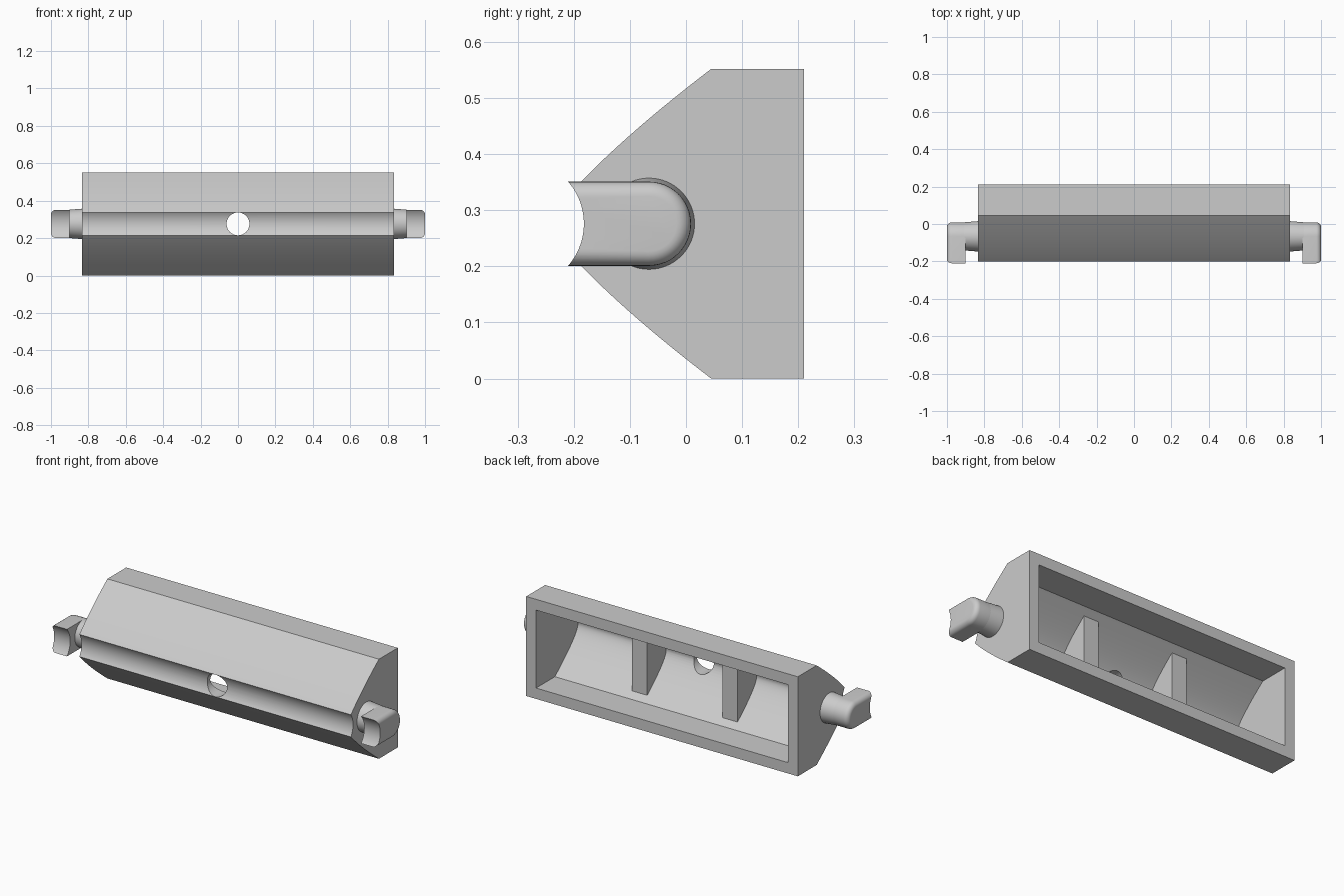
import bpy, bmesh, math
from mathutils import Vector

if "Cube" in bpy.data.objects:
    bpy.data.objects.remove(bpy.data.objects["Cube"], do_unlink=True)

HALF = 0.833      # half length of the housing
MID = 0.276       # height of the symmetry plane
PIN_Y = -0.066    # axis of the end pins

grey = bpy.data.materials.new("light_grey")
grey.use_nodes = True
colour = (0.6, 0.6, 0.6, 1)
grey.diffuse_color = colour
grey.node_tree.nodes["Principled BSDF"].inputs["Base Color"].default_value = colour


def activate(obj):
    bpy.ops.object.select_all(action='DESELECT')
    obj.select_set(True)
    bpy.context.view_layer.objects.active = obj


def prism(name, profile, x0, x1, fillet=0):
    """Extrude a (y, z) profile along x, optionally rounding the rim at x1."""
    bm = bmesh.new()
    base = bm.faces.new([bm.verts.new((x0, y, z)) for y, z in profile])
    geom = bmesh.ops.extrude_face_region(bm, geom=[base], use_keep_orig=True)["geom"]
    top = [g for g in geom if isinstance(g, bmesh.types.BMVert)]
    bmesh.ops.translate(bm, verts=top, vec=(x1 - x0, 0, 0))
    bmesh.ops.recalc_face_normals(bm, faces=bm.faces)
    if fillet:
        rim = [e for e in bm.edges if all(v in top for v in e.verts)]
        bmesh.ops.bevel(bm, geom=rim, offset=fillet, segments=6, profile=0.5,
                        affect='EDGES', clamp_overlap=True)
    mesh = bpy.data.meshes.new(name)
    bm.to_mesh(mesh)
    bm.free()
    mesh.materials.append(grey)
    obj = bpy.data.objects.new(name, mesh)
    bpy.context.collection.objects.link(obj)
    return obj


def rod(name, r0, r1, start, end, sides=64):
    """Round bar, possibly tapered, between two points."""
    start, end = Vector(start), Vector(end)
    axis = end - start
    bpy.ops.mesh.primitive_cone_add(vertices=sides, radius1=r0, radius2=r1, depth=axis.length,
                                    location=(start + end) / 2,
                                    rotation=axis.to_track_quat('Z', 'Y').to_euler())
    obj = bpy.context.object
    obj.name = name
    obj.data.materials.append(grey)
    bpy.ops.object.transform_apply(location=True, rotation=True, scale=True)
    return obj


def cut(obj, cutter):
    mod = obj.modifiers.new("cut", 'BOOLEAN')
    mod.operation, mod.solver, mod.object = 'DIFFERENCE', 'EXACT', cutter
    activate(obj)
    bpy.ops.object.modifier_apply(modifier=mod.name)


def mirror_x(obj):
    mod = obj.modifiers.new("mirror", 'MIRROR')
    mod.use_mirror_merge = False
    activate(obj)
    bpy.ops.object.modifier_apply(modifier=mod.name)


def bezier(a, b, c, steps=14):
    a, b, c = Vector(a), Vector(b), Vector(c)
    pts = [(1 - t) ** 2 * a + 2 * t * (1 - t) * b + t * t * c
           for t in (i / steps for i in range(steps + 1))]
    return [(p.x, p.y) for p in pts]


def mirrored(lower):
    """Complete a lower half profile with its reflection above the mid plane."""
    upper = [(y, 2 * MID - z) for y, z in reversed(lower) if abs(z - MID) > 1e-4]
    return lower + upper


# Profiles of the housing and its inner cavity
outer = mirrored([(0.21, 0)] + bezier((0.045, 0), (-0.115, 0.122), (-0.21, 0.225)))
inner_curve = bezier((0.045, 0.06), (-0.157, 0.22), (-0.157, MID))
cavity_profile = mirrored([(0.3, 0.06)] + inner_curve)

# Cutters
groove = rod("groove_cutter", 0.114, 0.114, (-1.2, -0.296, MID), (1.2, -0.296, MID), 96)
hole = rod("hole_cutter", 0.061, 0.061, (0, -0.4, MID), (0, 0.1, MID))
cavity = prism("cavity_cutter", cavity_profile, 0.06 - HALF, HALF - 0.06)

# Housing: hollow from the back, grooved and drilled at the front
housing = prism("housing", outer, -HALF, HALF)
for cutter in (cavity, groove, hole):
    cut(housing, cutter)

# Two inner ribs, slightly sunk into the wall
rib_curve = [(y - 0.006, z - 0.006) for y, z in inner_curve[:-1] if y < 0.01]
rib_curve = [(0.01, rib_curve[0][1] - 0.012)] + rib_curve
ribs = prism("ribs", mirrored(rib_curve), 0.231, 0.323)
mirror_x(ribs)

# Tapered pins on both ends
pins = rod("end_pins", 0.083, 0.074, (HALF - 0.02, PIN_Y, MID), (0.92, PIN_Y, MID))
mirror_x(pins)

# Hooked arms: rounded at the back, hollowed at the front by the groove radius
arc = [(PIN_Y + 0.075 * math.cos(a), MID + 0.075 * math.sin(a))
       for a in (math.pi * (i / 24 - 0.5) for i in range(25))]
arms = prism("hooked_arms", [(-0.25, MID - 0.075)] + arc + [(-0.25, MID + 0.075)],
             0.902, 1.0, fillet=0.026)
mirror_x(arms)
cut(arms, groove)

for helper in (groove, hole, cavity):
    bpy.data.objects.remove(helper, do_unlink=True)

for part in (housing, ribs, pins, arms):
    activate(part)
    bpy.ops.object.shade_smooth_by_angle(angle=math.radians(25))
